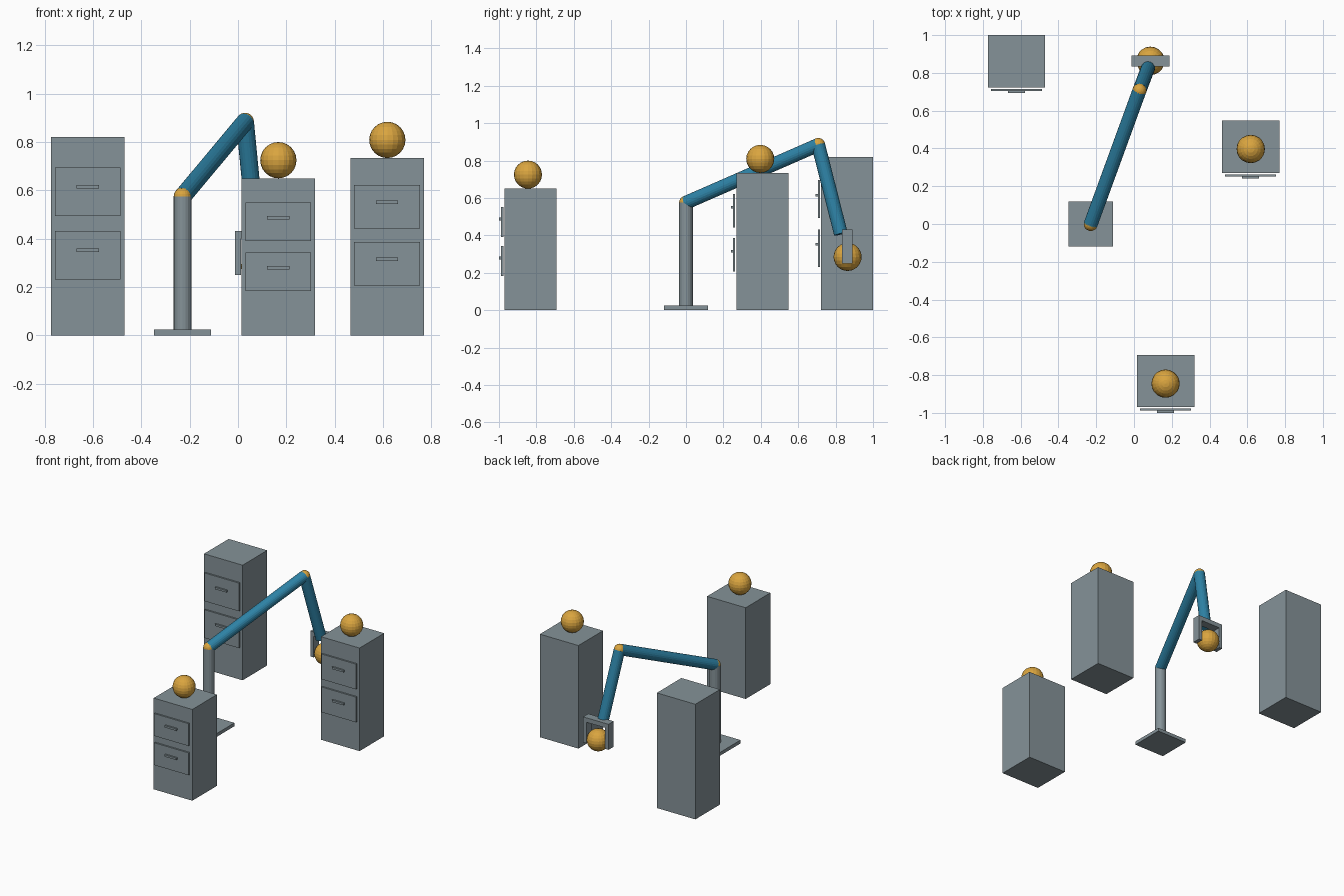
import bpy, bmesh
from mathutils import Vector

if "Cube" in bpy.data.objects:
    bpy.data.objects.remove(bpy.data.objects["Cube"])


def material(name, rgb):
    m = bpy.data.materials.new(name)
    m.diffuse_color = (*rgb, 1)
    m.use_nodes = True
    m.node_tree.nodes["Principled BSDF"].inputs["Base Color"].default_value = m.diffuse_color
    return m


GREY = material("steel_grey", (0.235, 0.29, 0.315))
BLUE = material("arm_blue", (0.027, 0.225, 0.38))
GOLD = material("ball_gold", (0.70, 0.375, 0.05))


def finish(name, bm, mat):
    me = bpy.data.meshes.new(name)
    bm.to_mesh(me)
    bm.free()
    me.materials.append(mat)
    ob = bpy.data.objects.new(name, me)
    bpy.context.collection.objects.link(ob)
    return ob


def box(name, x, y, z, mat=GREY):
    """Box from (min, max) pairs."""
    bm = bmesh.new()
    bmesh.ops.create_cube(bm, size=1)
    for v in bm.verts:
        v.co = [r[0] if c < 0 else r[1] for c, r in zip(v.co, (x, y, z))]
    return finish(name, bm, mat)


def ball(name, centre, r):
    bm = bmesh.new()
    bmesh.ops.create_uvsphere(bm, u_segments=20, v_segments=12, radius=r)
    finish(name, bm, GOLD).location = centre


def rod(name, a, b, r, mat):
    a, b = Vector(a), Vector(b)
    bm = bmesh.new()
    bmesh.ops.create_cone(bm, cap_ends=True, segments=20, radius1=r, radius2=r,
                          depth=(b - a).length)
    ob = finish(name, bm, mat)
    ob.location = (a + b) / 2
    ob.rotation_mode = 'QUATERNION'
    ob.rotation_quaternion = (b - a).to_track_quat('Z', 'Y')


def cabinet(name, cx, front, h):
    """Body with two drawer fronts and handles, spaced in proportion to height."""
    box(name + "_body", (cx - 0.152, cx + 0.152), (front, front + 0.277), (0, h))
    for level, f in (("lower", 0.405), ("upper", 0.725)):
        z, half = f * h, 0.1225 * h
        box(f"{name}_{level}_drawer", (cx - 0.136, cx + 0.136),
            (front - 0.018, front - 0.007), (z - half, z + half))
        hz = z + 0.025 * h
        box(f"{name}_{level}_handle", (cx - 0.046, cx + 0.046),
            (front - 0.03, front - 0.018), (hz - 0.007, hz + 0.007))


# Cabinets and the balls on two of them
cabinet("left_cabinet", -0.622, 0.723, 0.82)
cabinet("front_cabinet", 0.167, -0.97, 0.65)
cabinet("right_cabinet", 0.617, 0.27, 0.734)
ball("front_ball", (0.167, -0.845, 0.725), 0.075)
ball("right_ball", (0.618, 0.397, 0.809), 0.075)

# Robot base, post and arm
SHOULDER, ELBOW, WRIST = (-0.229, 0, 0.575), (0.029, 0.707, 0.884), (0.075, 0.828, 0.408)
R = 0.037
box("base_plate", (-0.347, -0.111), (-0.118, 0.118), (0, 0.024))
rod("post", (-0.229, 0, 0.024), SHOULDER, R, GREY)
rod("upper_arm", SHOULDER, ELBOW, R, BLUE)
rod("forearm", ELBOW, WRIST, R, BLUE)
ball("shoulder_joint", SHOULDER, R)
ball("elbow_joint", ELBOW, R)

# Gripper: palm bar, two jaws, and the held ball
GX, GY = 0.087, (0.833, 0.891)
box("palm", (GX - 0.1, GX + 0.1), GY, (0.4, 0.432))
for side, s in (("left", -1), ("right", 1)):
    box(side + "_jaw", sorted((GX + s * 0.1, GX + s * 0.074)), GY, (0.25, 0.432))
ball("held_ball", (GX, 0.864, 0.285), 0.075)
